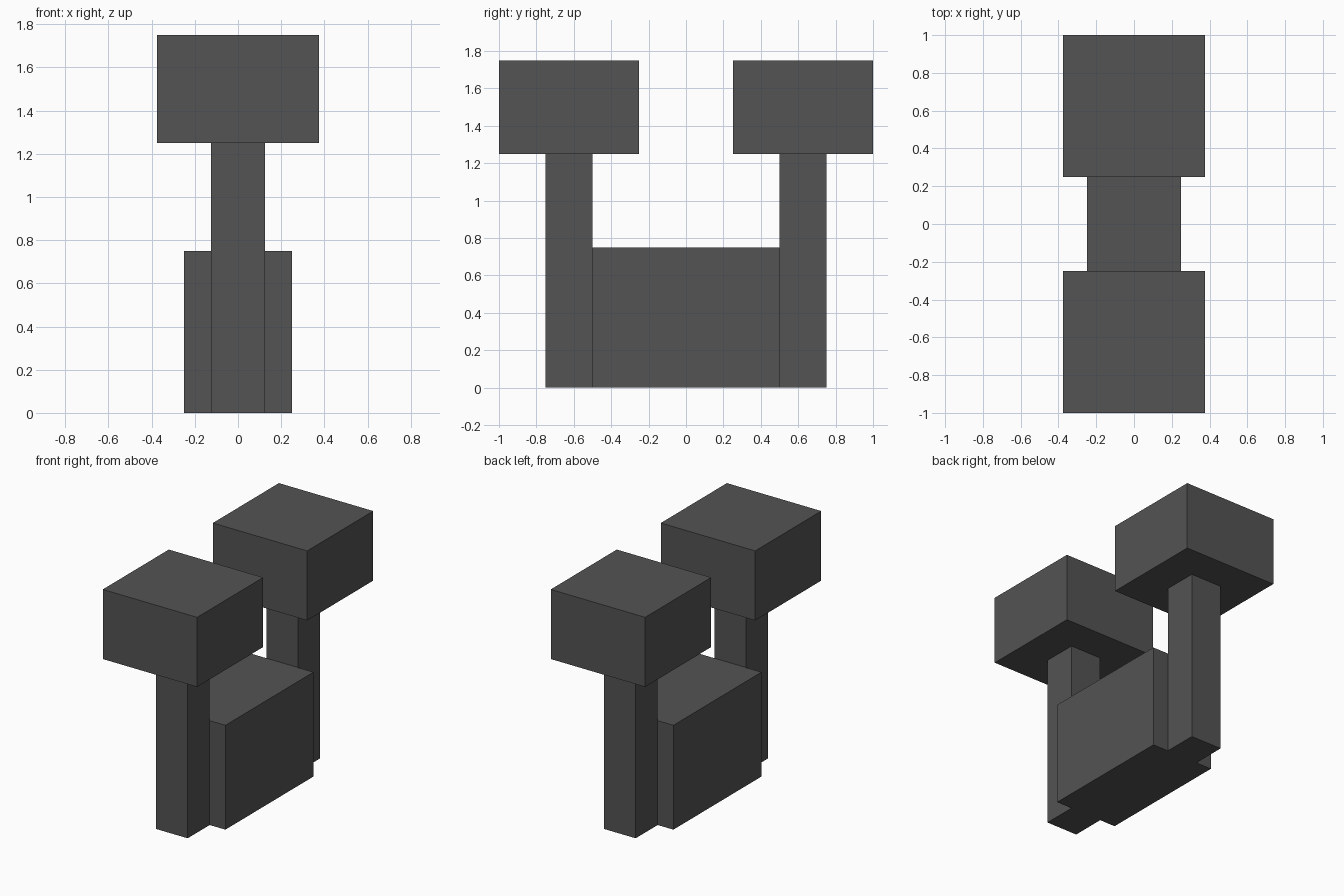
import bpy

if "Cube" in bpy.data.objects:
    bpy.data.objects.remove(bpy.data.objects["Cube"])

dark_grey = bpy.data.materials.new("dark grey")
dark_grey.diffuse_color = (0.087, 0.087, 0.087, 1.0)
dark_grey.use_nodes = True
dark_grey.node_tree.nodes["Principled BSDF"].inputs["Base Color"].default_value = dark_grey.diffuse_color


def box(name, size, center):
    """Axis-aligned box with its size baked into the mesh."""
    bpy.ops.mesh.primitive_cube_add(size=1, location=center)
    obj = bpy.context.object
    obj.name = name
    obj.scale = size
    bpy.ops.object.transform_apply(location=False, rotation=False, scale=True)
    obj.data.materials.append(dark_grey)
    return obj


# Central body
box("body", (0.5, 1.0, 0.75), (0, 0, 0.375))

# Post and block at each end
for side, s in (("front", -1), ("back", 1)):
    box(side + "_post", (0.25, 0.25, 1.25), (0, s * 0.625, 0.625))
    box(side + "_top_block", (0.75, 0.75, 0.5), (0, s * 0.625, 1.5))
